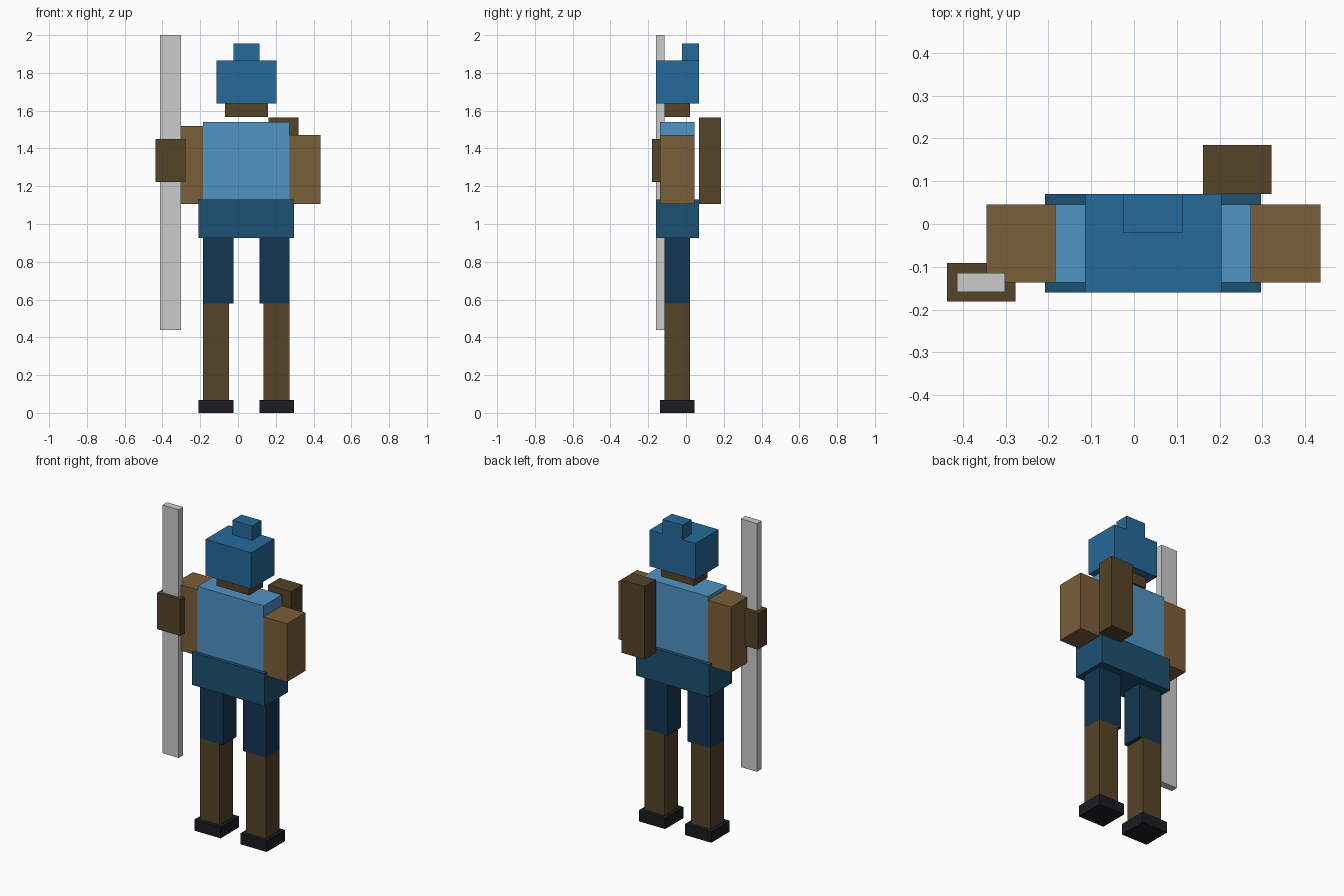
import bpy

if "Cube" in bpy.data.objects:
    bpy.data.objects.remove(bpy.data.objects["Cube"])

CX = 0.044  # the body's own mirror plane


def material(name, rgb):
    m = bpy.data.materials.new(name)
    lin = [((c / 255 + 0.055) / 1.055) ** 2.4 for c in rgb]
    m.diffuse_color = (*lin, 1)
    m.use_nodes = True
    m.node_tree.nodes["Principled BSDF"].inputs["Base Color"].default_value = m.diffuse_color
    return m


HELMET = material("helmet_blue", (38, 106, 155))
SHIRT = material("shirt_blue", (80, 147, 195))
BELT = material("belt_blue", (28, 82, 115))
TROUSER = material("trouser_navy", (20, 54, 82))
SKIN = material("brown", (122, 94, 58))
LEATHER = material("dark_brown", (86, 67, 40))
SOLE = material("near_black", (28, 27, 33))


def box(name, x, y, z, mat=None):
    """Box given by its (min, max) range on each axis."""
    bpy.ops.mesh.primitive_cube_add(size=1, location=[(a + b) / 2 for a, b in (x, y, z)])
    ob = bpy.context.object
    ob.name = name
    ob.scale = [b - a for a, b in (x, y, z)]
    bpy.ops.object.transform_apply(location=False, rotation=False, scale=True)
    if mat:
        ob.data.materials.append(mat)
    return ob


WIDE, MID, SLIM = (-0.16, 0.07), (-0.137, 0.046), (-0.114, 0.021)

# Head
box("helmet", (-0.114, 0.204), WIDE, (1.637, 1.865), HELMET)
box("helmet_crest", (-0.024, 0.113), (-0.021, 0.07), (1.865, 1.956), HELMET)
box("neck", (-0.07, 0.158), SLIM, (1.567, 1.637), LEATHER)

# Body
box("torso", (-0.185, 0.273), MID, (1.129, 1.541), SHIRT)
box("belt", (-0.208, 0.297), WIDE, (0.925, 1.129), BELT)

# Legs, mirrored about the body's centre
for side, s in (("left", 1), ("right", -1)):
    def span(inner, outer):
        return tuple(sorted((CX + s * inner, CX + s * outer)))
    box(side + "_thigh", span(0.069, 0.229), SLIM, (0.578, 0.925), TROUSER)
    box(side + "_boot", span(0.092, 0.229), SLIM, (0.069, 0.578), LEATHER)
    box(side + "_sole", span(0.069, 0.252), MID, (0, 0.069), SOLE)

# Arms: the one holding the staff is raised a little
box("right_arm", (-0.345, -0.185), MID, (1.106, 1.518), SKIN)
box("left_arm", (0.273, 0.436), MID, (1.106, 1.472), SKIN)
box("right_hand", (-0.437, -0.277), (-0.181, -0.091), (1.222, 1.45), LEATHER)

# Gear
box("staff", (-0.414, -0.301), (-0.159, -0.114), (0.44, 2.0))
box("quiver", (0.161, 0.321), (0.07, 0.184), (1.106, 1.564), LEATHER)
